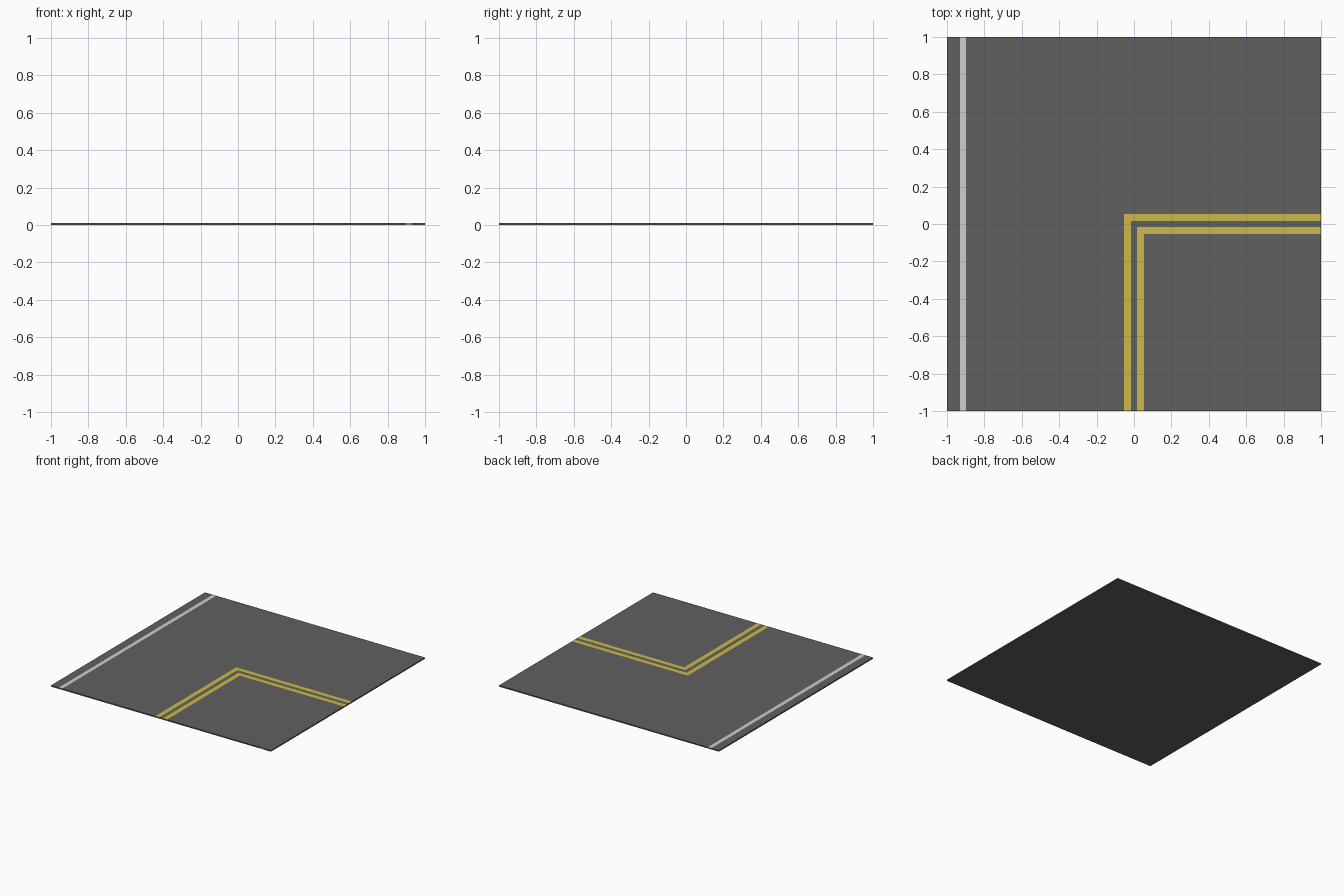
import bpy, bmesh
from mathutils import Vector

if "Cube" in bpy.data.objects:
    bpy.data.objects.remove(bpy.data.objects["Cube"])


def material(name, srgb):
    m = bpy.data.materials.new(name)
    lin = [((c / 255 + 0.055) / 1.055) ** 2.4 for c in srgb]
    m.diffuse_color = (*lin, 1)
    m.use_nodes = True
    m.node_tree.nodes["Principled BSDF"].inputs["Base Color"].default_value = m.diffuse_color
    return m


T = 0.01                      # slab thickness
IN, OUT = 0.016, 0.053        # double yellow line, offsets from the centre
W0, W1 = 0.898, 0.93          # white edge line

# Road slab
bm = bmesh.new()
bmesh.ops.create_cube(bm, size=1)
for v in bm.verts:
    v.co = Vector((v.co.x * 2, v.co.y * 2, (v.co.z + 0.5) * T))


def cut(axis, value):
    n = Vector((0, 0, 0))
    n[axis] = 1
    bmesh.ops.bisect_plane(bm, geom=bm.verts[:] + bm.edges[:] + bm.faces[:],
                           plane_co=n * value, plane_no=n)


# Cut the outlines of the painted lines into the slab
for x in (-W1, -W0, -OUT, -IN, IN, OUT, W0, W1):
    cut(0, x)
for y in (-OUT, -IN, IN, OUT):
    cut(1, y)

# Colour the faces: white edge line, two nested yellow corner lines
bm.normal_update()
for f in bm.faces:
    c = f.calc_center_median()
    if f.normal.z > 0.5:
        d = max(-c.x, c.y)    # signed distance from the corner path
        if -W1 < c.x < -W0:
            f.material_index = 1
        elif IN < d < OUT or -OUT < d < -IN:
            f.material_index = 2
    elif f.normal.y < -0.5 and W0 < c.x < W1:
        f.material_index = 1  # small pale mark on the front edge

me = bpy.data.meshes.new("road_slab")
bm.to_mesh(me)
bm.free()
me.materials.append(material("asphalt grey", (96, 96, 96)))
me.materials.append(material("line white", (205, 205, 205)))
me.materials.append(material("line yellow", (205, 184, 72)))
ob = bpy.data.objects.new("road_slab", me)
bpy.context.collection.objects.link(ob)
